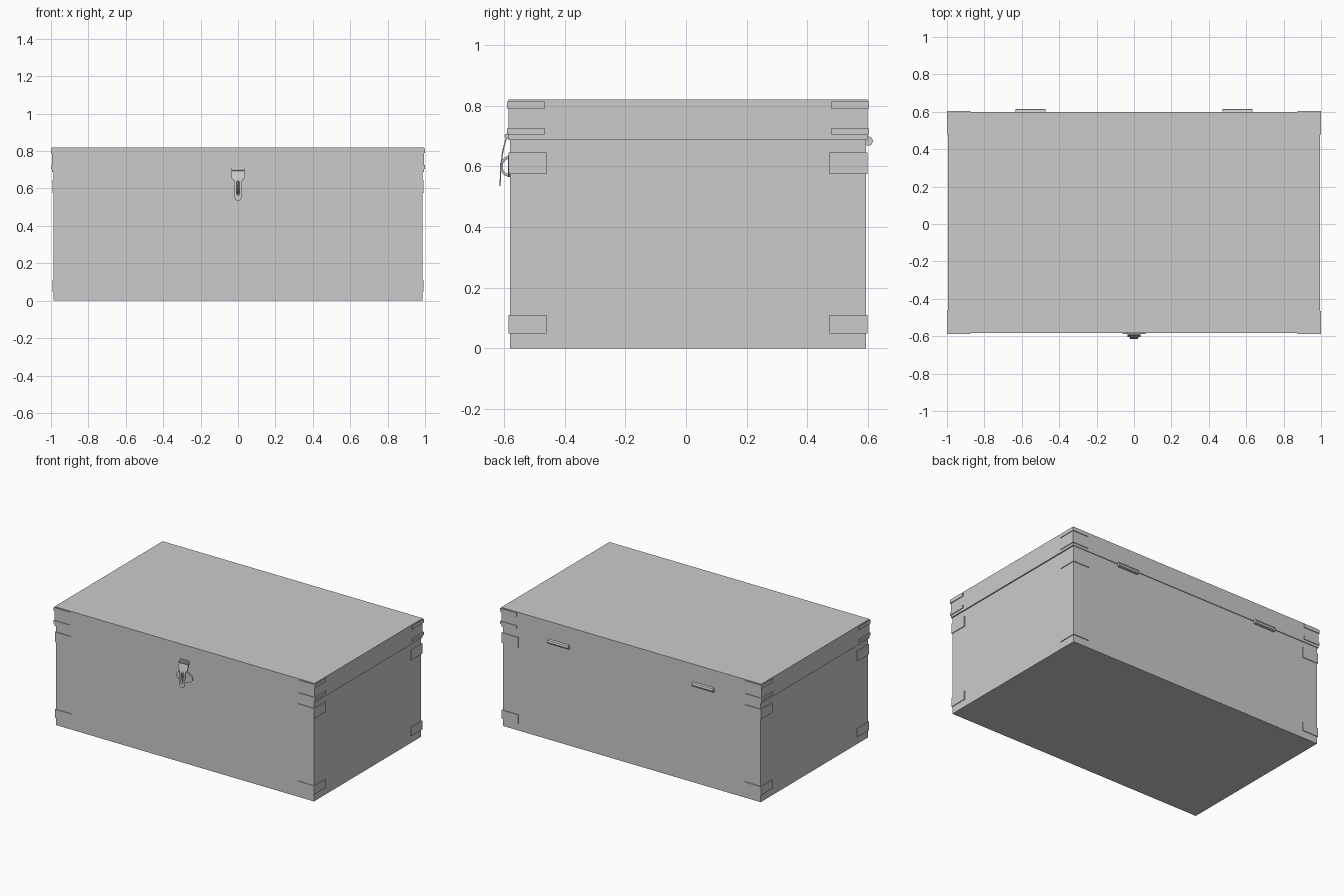
import bpy, bmesh, math

if "Cube" in bpy.data.objects:
    bpy.data.objects.remove(bpy.data.objects["Cube"])

# One flat grey for everything
grey = bpy.data.materials.new("plain grey")
grey.diffuse_color = (0.6, 0.6, 0.6, 1)
grey.use_nodes = True
grey.node_tree.nodes["Principled BSDF"].inputs["Base Color"].default_value = grey.diffuse_color


def finish(name, bm):
    bmesh.ops.recalc_face_normals(bm, faces=bm.faces)
    me = bpy.data.meshes.new(name)
    bm.to_mesh(me)
    bm.free()
    me.materials.append(grey)
    ob = bpy.data.objects.new(name, me)
    bpy.context.collection.objects.link(ob)
    return ob


def prism(bm, points, offset):
    """Extrude a polygon of 3D points along an offset."""
    f = bm.faces.new([bm.verts.new(p) for p in points])
    ext = bmesh.ops.extrude_face_region(bm, geom=[f])
    bmesh.ops.translate(bm, vec=offset,
                        verts=[v for v in ext["geom"] if isinstance(v, bmesh.types.BMVert)])


def box(name, x, y0, y1, z0, z1):
    bm = bmesh.new()
    prism(bm, [(-x, y0, z0), (x, y0, z0), (x, y1, z0), (-x, y1, z0)], (0, 0, z1 - z0))
    return finish(name, bm)


def brackets(name, x, y0, y1, bands, t=0.005, leg=0.12):
    """L-shaped straps wrapped round the four vertical corners."""
    bm = bmesh.new()
    for z0, z1 in bands:
        for sx in (-1, 1):
            for yc, sy in ((y0, -1), (y1, 1)):
                prof = [(t, t), (t, -leg), (-t, -leg), (-t, -t), (-leg, -t), (-leg, t)]
                prism(bm, [(sx * (x + a), yc + sy * b, z0) for a, b in prof], (0, 0, z1 - z0))
    return finish(name, bm)


# Chest body and slightly larger lid
box("chest_body", 0.987, -0.579, 0.593, 0, 0.687)
box("chest_lid", 0.995, -0.584, 0.598, 0.687, 0.82)

# Corner straps
brackets("body_corner_straps", 0.987, -0.579, 0.593, [(0.05, 0.11), (0.575, 0.645)])
brackets("lid_corner_straps", 0.995, -0.584, 0.598, [(0.705, 0.725), (0.79, 0.814)])

# Hinge barrels on the back
for side, sx in (("left", -1), ("right", 1)):
    bm = bmesh.new()
    ring = [(sx * 0.553 - 0.08, 0.6 + 0.016 * math.cos(i * math.pi / 4),
             0.683 + 0.016 * math.sin(i * math.pi / 4)) for i in range(8)]
    prism(bm, ring, (0.16, 0, 0))
    finish("hinge_" + side, bm)

# Latch base plate
bm = bmesh.new()
plate = [(0.062, 0.01), (0.045, 0.026), (0.022, 0.036), (-0.022, 0.036), (-0.045, 0.026), (-0.062, 0.01),
         (-0.062, -0.01), (-0.045, -0.026), (-0.022, -0.036), (0.022, -0.036), (0.045, -0.026), (0.062, -0.01)]
prism(bm, [(x, -0.578, 0.6 + z) for x, z in plate], (0, -0.009, 0))
finish("latch_plate", bm)

# Staple loop: half ring standing out of the plate
cu = bpy.data.curves.new("staple", "CURVE")
cu.dimensions = "3D"
cu.bevel_depth = 0.005
cu.bevel_resolution = 1
sp = cu.splines.new("POLY")
sp.points.add(12)
for i, p in enumerate(sp.points):
    a = math.pi * i / 12
    p.co = (0, -0.58 - 0.029 * math.sin(a), 0.6 + 0.03 * math.cos(a), 1)
cu.materials.append(grey)
bpy.context.collection.objects.link(bpy.data.objects.new("latch_staple", cu))

# Hasp: slotted half strip following a gentle bend, mirrored and thickened
bm = bmesh.new()
rows = [(0.7, -0.59, 0, 0.035), (0.655, -0.602, 0, 0.035), (0.645, -0.604, 0, 0.024),
        (0.64, -0.605, 0, 0.022), (0.637, -0.605, 0.009, 0.022), (0.6, -0.61, 0.009, 0.022),
        (0.565, -0.611, 0.009, 0.022), (0.562, -0.611, 0, 0.022), (0.548, -0.612, 0, 0.019),
        (0.535, -0.613, 0, 0.008)]
for s in (-1, 1):
    pairs = [(bm.verts.new((s * a, y, z)), bm.verts.new((s * b, y, z))) for z, y, a, b in rows]
    for (a, b), (c, d) in zip(pairs, pairs[1:]):
        bm.faces.new((a, b, d, c))
bmesh.ops.remove_doubles(bm, verts=bm.verts, dist=1e-5)
hasp = finish("hasp", bm)
mod = hasp.modifiers.new("thickness", "SOLIDIFY")
mod.thickness = 0.004
mod.offset = 0

# Hasp leaf on the lid and its pin
box("hasp_leaf", 0.035, -0.589, -0.58, 0.69, 0.718)
bm = bmesh.new()
prism(bm, [(-0.036, -0.59 + 0.008 * math.cos(i * math.pi / 4),
            0.7 + 0.008 * math.sin(i * math.pi / 4)) for i in range(8)], (0.072, 0, 0))
finish("hasp_pin", bm)
